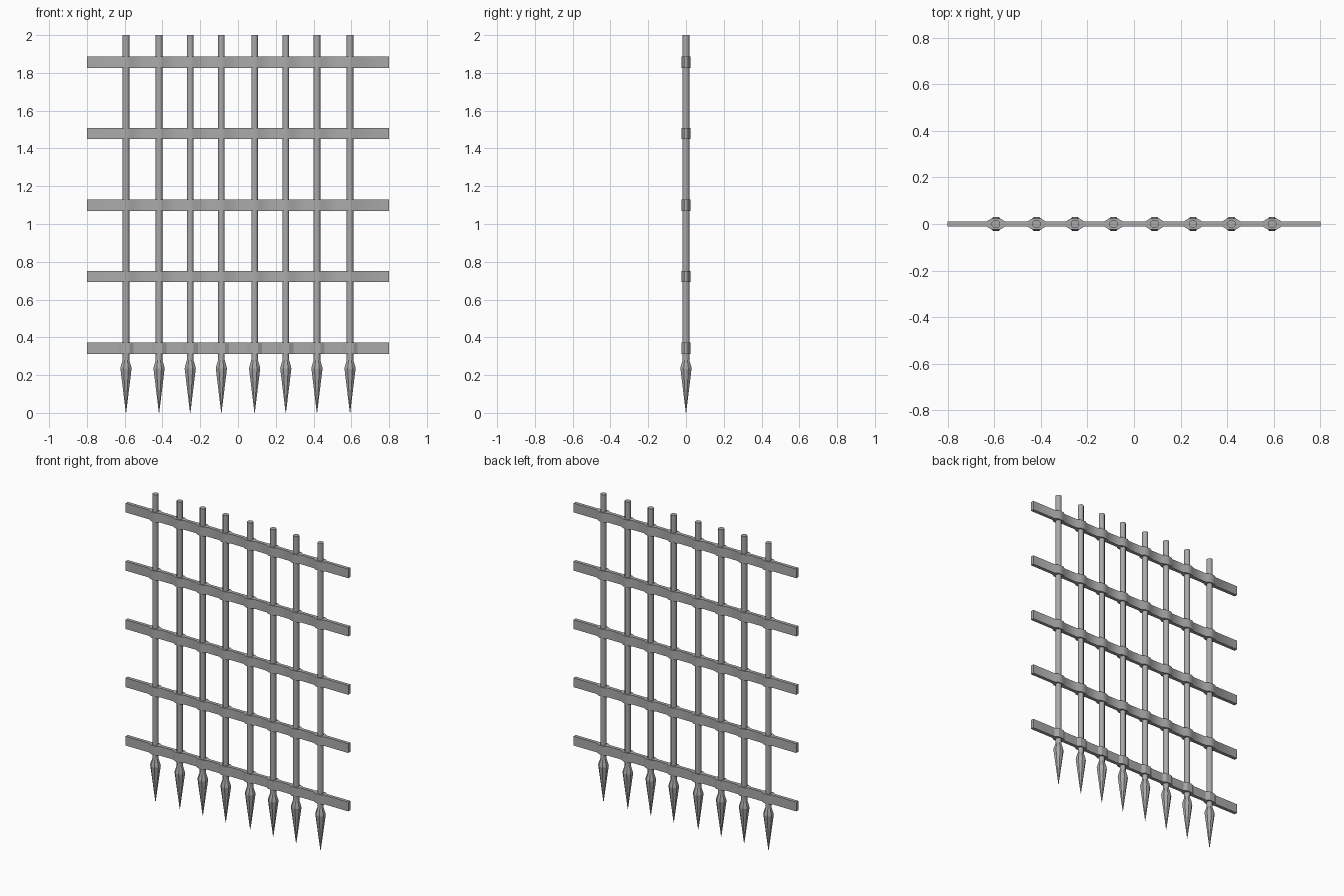
import bpy, bmesh, math

cube = bpy.data.objects.get("Cube")
if cube:
    bpy.data.objects.remove(cube, do_unlink=True)

iron = bpy.data.materials.new("grey_iron")
iron.use_nodes = True
colour = (0.4, 0.4, 0.4, 1)
iron.diffuse_color = colour
iron.node_tree.nodes["Principled BSDF"].inputs["Base Color"].default_value = colour

BAR_X = [s * x for s in (-1, 1) for x in (0.088, 0.253, 0.418, 0.593)]
RAIL_Z = [0.343, 0.722, 1.1, 1.479, 1.857]


def finish(name, bm, smooth_angle=None):
    bmesh.ops.recalc_face_normals(bm, faces=bm.faces)
    mesh = bpy.data.meshes.new(name)
    bm.to_mesh(mesh)
    bm.free()
    mesh.materials.append(iron)
    ob = bpy.data.objects.new(name, mesh)
    bpy.context.collection.objects.link(ob)
    if smooth_angle:
        bpy.ops.object.select_all(action='DESELECT')
        ob.select_set(True)
        bpy.context.view_layer.objects.active = ob
        bpy.ops.object.shade_smooth_by_angle(angle=math.radians(smooth_angle))
    return ob


def lathe(name, x, profile, sides=8, smooth_angle=None):
    """Stack rings of (radius, height) into a closed upright solid."""
    bm = bmesh.new()
    rings = []
    for r, z in profile:
        angles = [math.tau * (i + 0.5) / sides for i in range(sides)]
        rings.append([bm.verts.new((x + r * math.cos(a), r * math.sin(a), z)) for a in angles])
    for low, high in zip(rings, rings[1:]):
        for i in range(sides):
            j = (i + 1) % sides
            bm.faces.new((low[i], low[j], high[j], high[i]))
    bm.faces.new(rings[0])
    bm.faces.new(rings[-1])
    return finish(name, bm, smooth_angle)


def rail(name, z, smooth_angle):
    """Flat strip that swells around every upright bar."""
    outline = [(-0.8, 0.011)]
    for x in sorted(BAR_X):
        outline += [(x - 0.04, 0.011), (x - 0.018, 0.024), (x + 0.018, 0.024), (x + 0.04, 0.011)]
    outline.append((0.8, 0.011))
    bm = bmesh.new()
    sections = [[bm.verts.new((x, sy * t, z + sz * 0.03))
                 for sy, sz in ((-1, -1), (1, -1), (1, 1), (-1, 1))] for x, t in outline]
    for a, b in zip(sections, sections[1:]):
        for i in range(4):
            j = (i + 1) % 4
            bm.faces.new((a[i], a[j], b[j], b[i]))
    bm.faces.new(sections[0])
    bm.faces.new(sections[-1])
    return finish(name, bm, smooth_angle)


# Upright bars with spear points
for n, x in enumerate(sorted(BAR_X), 1):
    lathe(f"upright_bar_{n}", x, [(0.019, 0.26), (0.019, 2.0)], smooth_angle=50)
    lathe(f"spear_point_{n}", x, [(0.001, 0.0), (0.032, 0.235), (0.03, 0.245), (0.019, 0.28)])

# Horizontal rails; the lowest one is crisply faceted
for n, z in enumerate(RAIL_Z, 1):
    rail(f"cross_rail_{n}", z, None if n == 1 else 50)
